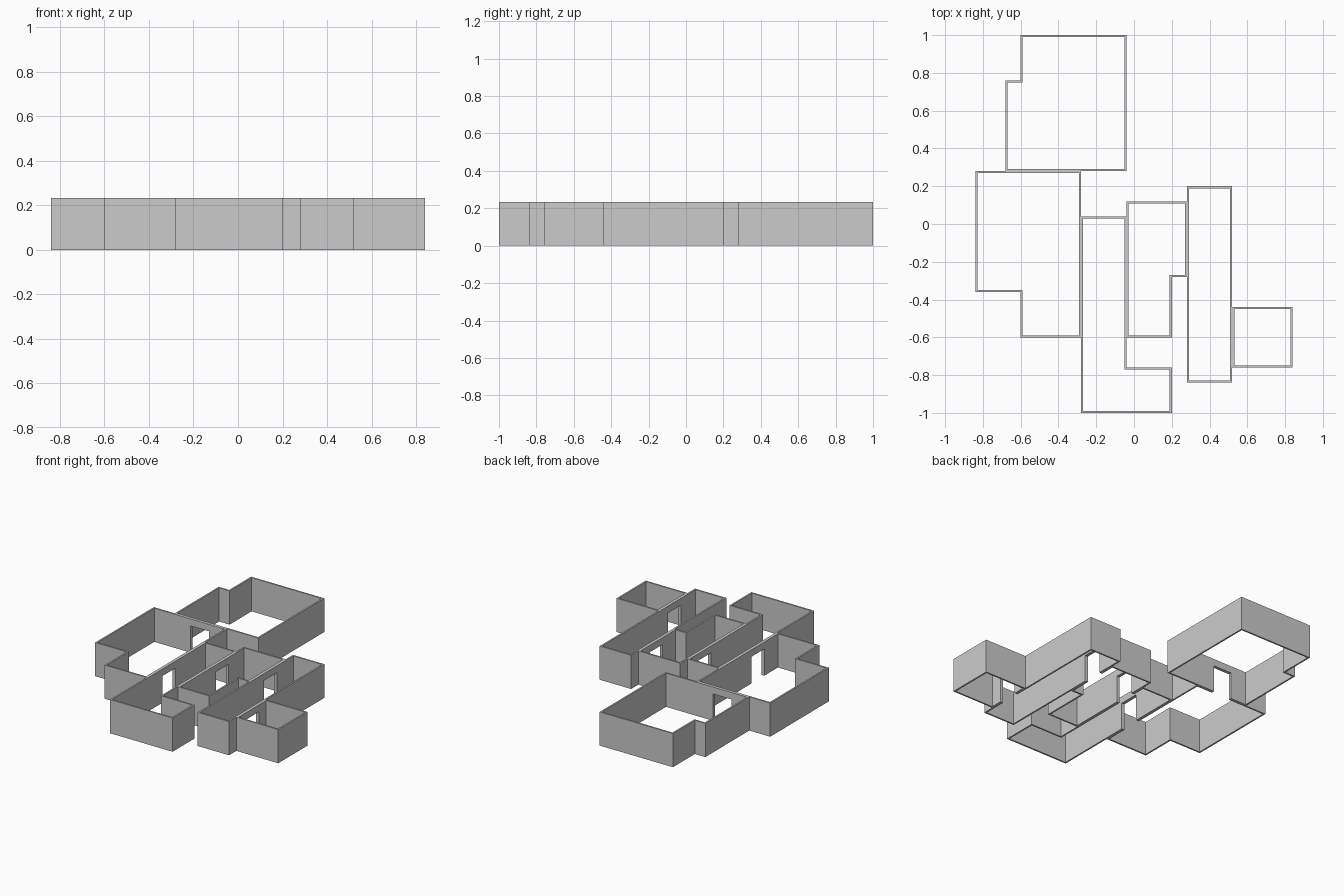
import bpy, bmesh
from mathutils import Vector, Matrix

if "Cube" in bpy.data.objects:
    bpy.data.objects.remove(bpy.data.objects["Cube"])

HEIGHT, THICK = 0.233, 0.011
DOOR_W, DOOR_H = 0.14, 0.185

# Room outlines, counter-clockwise
rooms = {
    "north_room": [(-.60, 1), (-.60, .76), (-.68, .76), (-.68, .28), (-.04, .28), (-.04, 1)],
    "west_room": [(-.84, .28), (-.84, -.36), (-.60, -.36), (-.60, -.60), (-.28, -.60), (-.28, .28)],
    "south_room": [(-.28, .04), (-.28, -1), (.20, -1), (.20, -.76), (-.04, -.76), (-.04, .04)],
    "middle_room": [(-.04, .12), (-.04, -.60), (.20, -.60), (.20, -.28), (.28, -.28), (.28, .12)],
    "long_room": [(.28, .20), (.28, -.84), (.52, -.84), (.52, .20)],
    "east_room": [(.52, -.44), (.52, -.76), (.84, -.76), (.84, -.44)],
}

# Doorways: centre x, centre y, axis the wall runs along
doors = [(-.48, .28, "x"), (-.28, -.37, "y"), (-.04, -.13, "y"), (.28, -.06, "y"), (.52, -.60, "y")]


def make_object(name, bm):
    bmesh.ops.recalc_face_normals(bm, faces=bm.faces)
    mesh = bpy.data.meshes.new(name)
    bm.to_mesh(mesh)
    bm.free()
    obj = bpy.data.objects.new(name, mesh)
    bpy.context.collection.objects.link(obj)
    return obj


def inset(points, t):
    """Offset a right-angled outline inward by t."""
    pts = [Vector(p) for p in points]
    out = []
    for i, p in enumerate(pts):
        a = (p - pts[i - 1]).normalized()
        b = (pts[(i + 1) % len(pts)] - p).normalized()
        out.append(p + t * (Vector((-a.y, a.x)) + Vector((-b.y, b.x))))
    return out


def make_walls(name, outline):
    bm = bmesh.new()
    outer = [bm.verts.new((x, y, 0)) for x, y in outline]
    inner = [bm.verts.new((x, y, 0)) for x, y in inset(outline, THICK)]
    n = len(outer)
    base = [bm.faces.new((outer[i], outer[(i + 1) % n], inner[(i + 1) % n], inner[i])) for i in range(n)]
    geom = bmesh.ops.extrude_face_region(bm, geom=base, use_keep_orig=True)["geom"]
    bmesh.ops.translate(bm, vec=(0, 0, HEIGHT), verts=[v for v in geom if isinstance(v, bmesh.types.BMVert)])
    return make_object(name, bm)


# Doorway cutter
bm = bmesh.new()
for x, y, axis in doors:
    size = (DOOR_W, .06) if axis == "x" else (.06, DOOR_W)
    mat = Matrix.Translation((x, y, DOOR_H - .2)) @ Matrix.Diagonal((*size, .4, 1))
    bmesh.ops.create_cube(bm, size=1, matrix=mat)
cutter = make_object("doorway_cutter", bm)
cutter.hide_render = True

# Walls of each room, with the doorways cut through
walls = []
for name, outline in rooms.items():
    obj = make_walls(name + "_walls", outline)
    mod = obj.modifiers.new("doorways", "BOOLEAN")
    mod.operation, mod.solver, mod.object = "DIFFERENCE", "EXACT", cutter
    walls.append(obj)

graph = bpy.context.evaluated_depsgraph_get()
cut = [bpy.data.meshes.new_from_object(o.evaluated_get(graph)) for o in walls]
for obj, mesh in zip(walls, cut):
    obj.modifiers.clear()
    obj.data = mesh
bpy.data.objects.remove(cutter)
